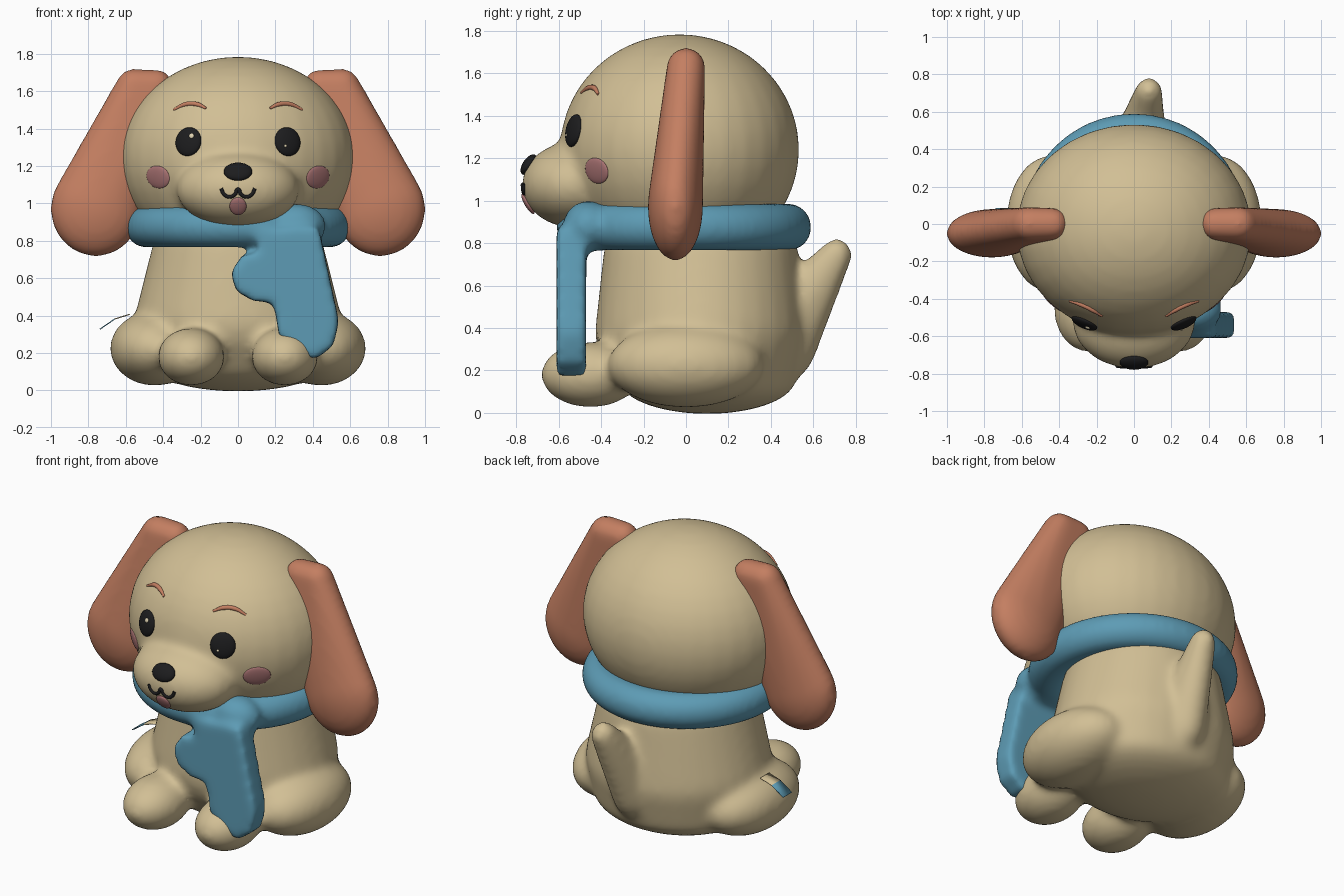
import bpy, bmesh
from mathutils import Matrix, Vector

cube = bpy.data.objects.get("Cube")
if cube:
    bpy.data.objects.remove(cube)


def material(name, rgb, rough=0.7):
    m = bpy.data.materials.new(name)
    m.use_nodes = True
    m.diffuse_color = (*rgb, 1)
    bsdf = m.node_tree.nodes["Principled BSDF"]
    bsdf.inputs["Base Color"].default_value = (*rgb, 1)
    bsdf.inputs["Roughness"].default_value = rough
    return m


CREAM = material("cream fur", (0.64, 0.52, 0.30))
RUST = material("rust fur", (0.55, 0.21, 0.12))
BLUE = material("blue scarf", (0.11, 0.33, 0.46))
BLACK = material("black", (0.012, 0.012, 0.013))
PINK = material("pink", (0.42, 0.18, 0.18))
SHINE = material("eye shine", (0.75, 0.66, 0.45))


def blob(bm, loc, rad):
    """Add an ellipsoid and return its vertices."""
    mat = Matrix.Translation(loc) @ Matrix.Diagonal((*rad, 1))
    return bmesh.ops.create_uvsphere(bm, u_segments=32, v_segments=20,
                                     radius=1, matrix=mat)["verts"]


def hull(bm, *blobs):
    """Wrap several ellipsoids in one convex skin."""
    verts = [v for loc, rad in blobs for v in blob(bm, loc, rad)]
    res = bmesh.ops.convex_hull(bm, input=verts)
    spare = {v for v in res["geom_interior"] + res["geom_unused"]
             if isinstance(v, bmesh.types.BMVert)}
    bmesh.ops.delete(bm, geom=list(spare), context="VERTS")


def add_object(name, bm, *mats):
    mesh = bpy.data.meshes.new(name)
    bmesh.ops.recalc_face_normals(bm, faces=bm.faces)
    bm.to_mesh(mesh)
    bm.free()
    for m in mats:
        mesh.materials.append(m)
    mesh.shade_smooth()
    ob = bpy.data.objects.new(name, mesh)
    bpy.context.scene.collection.objects.link(ob)
    return ob


def fuse(ob, rounds):
    """Melt overlapping pieces into one soft surface."""
    r = ob.modifiers.new("fuse", "REMESH")
    r.mode = "VOXEL"
    r.voxel_size = 0.02
    r.use_smooth_shade = True
    s = ob.modifiers.new("soften", "SMOOTH")
    s.factor = 0.5
    s.iterations = rounds


# Body with haunches, paws and tail
bm = bmesh.new()
hull(bm, ((0, 0.07, 0.38), (0.55, 0.5, 0.36)),
     ((0, 0.07, 0.75), (0.46, 0.46, 0.25)),
     ((0, 0.1, 0.16), (0.5, 0.42, 0.165)))
hull(bm, ((0.03, 0.42, 0.33), (0.14, 0.2, 0.2)),
     ((0.08, 0.71, 0.745), (0.075, 0.075, 0.08)))
for s in (-1, 1):
    blob(bm, (s * 0.445, 0, 0.225), (0.24, 0.37, 0.2))
    blob(bm, (s * 0.25, -0.45, 0.18), (0.18, 0.235, 0.155))
fuse(add_object("body", bm, CREAM), 20)

# Head with muzzle
bm = bmesh.new()
blob(bm, (0, -0.03, 1.24), (0.63, 0.565, 0.545))
blob(bm, (0, -0.52, 1.075), (0.33, 0.255, 0.205))
head = add_object("head", bm, CREAM)
fuse(head, 20)

# Floppy ears
for s, side in ((-1, "right"), (1, "left")):
    bm = bmesh.new()
    hull(bm, ((s * 0.43, 0, 1.63), (0.08, 0.085, 0.085)),
         ((s * 0.56, 0, 1.63), (0.09, 0.09, 0.09)),
         ((s * 0.76, -0.05, 0.97), (0.243, 0.13, 0.253)))
    fuse(add_object(side + "_ear", bm, RUST), 8)

# Scarf ring, knot and hanging end
bpy.ops.mesh.primitive_torus_add(major_radius=0.49, minor_radius=0.112,
                                 major_segments=64, minor_segments=20,
                                 location=(0, 0, 0))
ring = bpy.context.object
bm = bmesh.new()
bm.from_mesh(ring.data)
bpy.data.objects.remove(ring)
bmesh.ops.translate(bm, verts=bm.verts, vec=(0, -0.01, 0.875))
blob(bm, (0.31, -0.46, 0.88), (0.16, 0.12, 0.12))
outline = [(0.08, 0.85), (0.12, 0.74), (0.02, 0.72), (-0.04, 0.63),
           (-0.01, 0.53), (0.08, 0.48), (0.19, 0.47), (0.22, 0.29),
           (0.32, 0.19), (0.42, 0.17), (0.51, 0.24), (0.54, 0.37),
           (0.43, 0.88)]
face = bm.faces.new([bm.verts.new((x, -0.61, z)) for x, z in outline])
ext = bmesh.ops.extrude_face_region(bm, geom=[face], use_keep_orig=True)
bmesh.ops.translate(bm, vec=(0, 0.14, 0), verts=[
    v for v in ext["geom"] if isinstance(v, bmesh.types.BMVert)])
fuse(add_object("scarf", bm, BLUE), 10)

# Small two-tone tag on the right haunch
bm = bmesh.new()
rows = [[bm.verts.new((x, y, z)) for y in (0, 0.085)]
        for x, z in ((-0.58, 0.41), (-0.66, 0.385), (-0.74, 0.33))]
for i in range(2):
    f = bm.faces.new((*rows[i], *reversed(rows[i + 1])))
    f.material_index = i
tag = add_object("side_tag", bm, CREAM, BLUE)
tag.modifiers.new("thickness", "SOLIDIFY").thickness = 0.006

# Face details sit on the finished head surface
deps = bpy.context.evaluated_depsgraph_get()
deps.update()
head_eval = head.evaluated_get(deps)


def surface(x, z):
    _, loc, nor, _ = head_eval.ray_cast(Vector((x, -2, z)), Vector((0, 1, 0)))
    return loc, nor


def oval(name, x, z, size, mat, lift=0.0):
    """Lens-shaped detail lying flat on the head."""
    loc, nor = surface(x, z)
    bm = bmesh.new()
    blob(bm, (0, 0, 0), size)
    ob = add_object(name, bm, mat)
    ob.location = loc + nor * lift
    ob.rotation_mode = "QUATERNION"
    ob.rotation_quaternion = nor.to_track_quat("Z", "Y")


def stroke(name, points, width, mat, tips=1.0):
    """Rounded line drawn along the head."""
    cu = bpy.data.curves.new(name, "CURVE")
    cu.dimensions = "3D"
    cu.bevel_depth = width
    cu.bevel_resolution = 3
    cu.use_fill_caps = True
    sp = cu.splines.new("BEZIER")
    sp.bezier_points.add(len(points) - 1)
    for i, (p, (x, z)) in enumerate(zip(sp.bezier_points, points)):
        p.co = surface(x, z)[0]
        p.handle_left_type = p.handle_right_type = "AUTO"
        p.radius = tips if i in (0, len(points) - 1) else 1
    cu.materials.append(mat)
    ob = bpy.data.objects.new(name, cu)
    bpy.context.scene.collection.objects.link(ob)


for s, side in ((-1, "right"), (1, "left")):
    oval(side + "_eye", s * 0.265, 1.33, (0.074, 0.078, 0.026), BLACK)
    oval(side + "_cheek", s * 0.43, 1.14, (0.08, 0.062, 0.014), PINK, -0.005)
    stroke(side + "_brow", [(s * 0.17, 1.508), (s * 0.22, 1.53),
                            (s * 0.28, 1.53), (s * 0.345, 1.5)],
           0.013, RUST, 0.5)
oval("right_eye_shine", -0.24, 1.355, (0.014, 0.014, 0.008), SHINE, 0.022)
oval("left_eye_shine", 0.245, 1.305, (0.008, 0.008, 0.008), SHINE, 0.022)
oval("nose", 0, 1.17, (0.076, 0.055, 0.028), BLACK)
oval("tongue", 0, 0.985, (0.045, 0.055, 0.016), PINK)
half = [(0.09, 1.08), (0.075, 1.05), (0.045, 1.035), (0.015, 1.05)]
stroke("mouth", [(-x, z) for x, z in half] + [(0, 1.075)] + half[::-1],
       0.01, BLACK)
